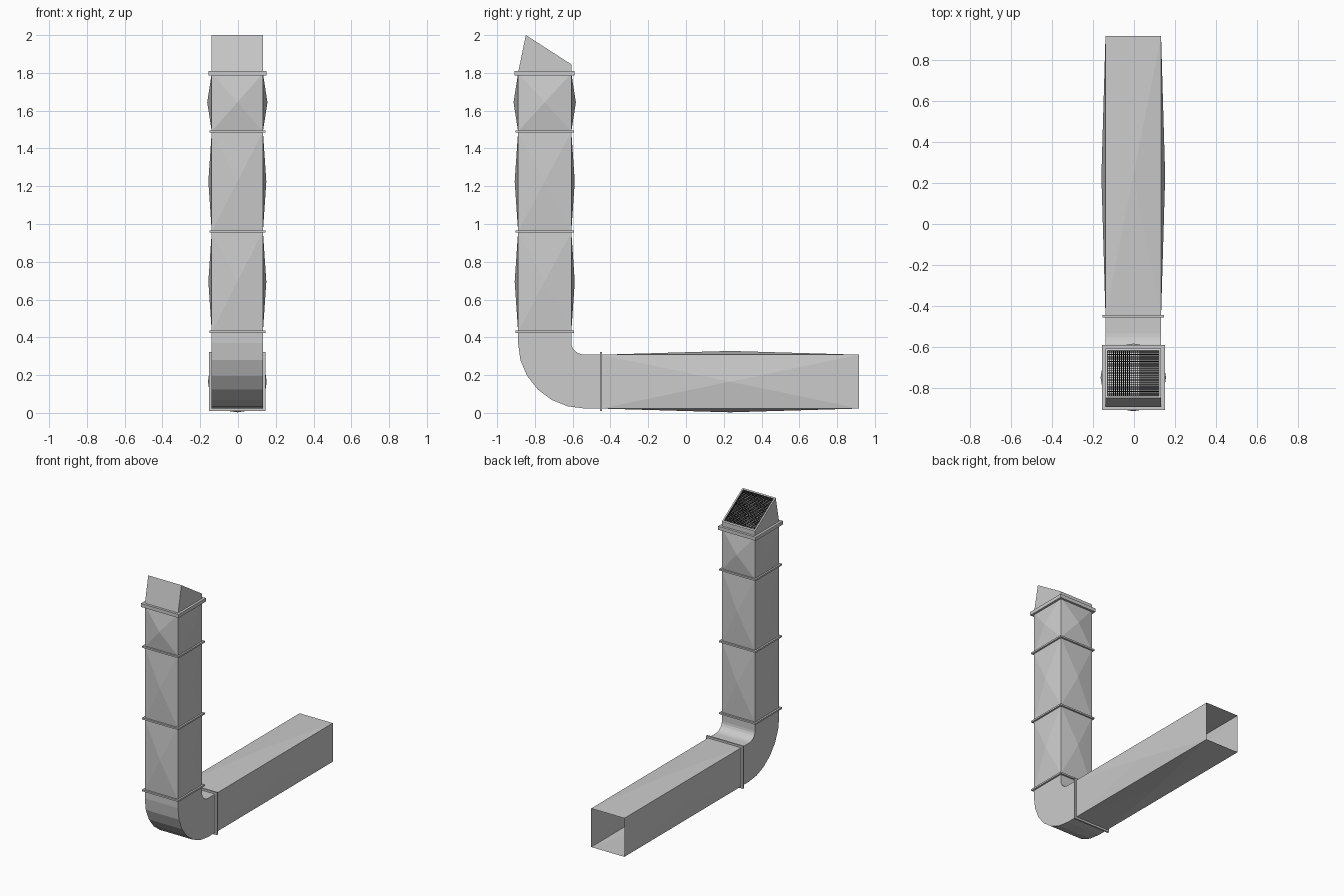
import bpy, bmesh, math
from mathutils import Vector

if "Cube" in bpy.data.objects:
    bpy.data.objects.remove(bpy.data.objects["Cube"])

X0, X1 = -0.139, 0.132      # duct width
Y0, Y1 = -0.889, -0.607     # riser depth
Z0, Z1 = 0.023, 0.308       # horizontal run height


def finish(name, bm):
    bmesh.ops.recalc_face_normals(bm, faces=bm.faces)
    me = bpy.data.meshes.new(name)
    bm.to_mesh(me)
    bm.free()
    ob = bpy.data.objects.new(name, me)
    bpy.context.collection.objects.link(ob)
    return ob


def ring_z(z, g=0.0):
    return [(X0 - g, Y0 - g, z), (X1 + g, Y0 - g, z), (X1 + g, Y1 + g, z), (X0 - g, Y1 + g, z)]


def ring_y(y, g=0.0):
    return [(X0 - g, y, Z0 - g), (X1 + g, y, Z0 - g), (X1 + g, y, Z1 + g), (X0 - g, y, Z1 + g)]


def loft(rings, closed=False):
    bm = bmesh.new()
    vs = [[bm.verts.new(p) for p in r] for r in rings]
    pairs = list(zip(vs, vs[1:])) + ([(vs[-1], vs[0])] if closed else [])
    for a, b in pairs:
        for i in range(4):
            j = (i + 1) % 4
            bm.faces.new((a[i], a[j], b[j], b[i]))
    return bm


def panel_duct(name, a, b, bulge):
    # open square tube with cross-broken (shallow pyramid) sides
    bm = loft([a, b])
    mid = sum((Vector(p) for p in a + b), Vector()) / 8
    centres = bmesh.ops.poke(bm, faces=bm.faces[:])["verts"]
    for v in centres:
        v.co += (v.co - mid).normalized() * bulge
    return finish(name, bm)


def flange(name, ring, c, half, g):
    return finish(name, loft([ring(c - half), ring(c - half, g), ring(c + half, g), ring(c + half)], True))


# riser sections
joints = [0.43, 0.96, 1.49, 1.798]
for n, (a, b, bulge) in enumerate(zip(joints, joints[1:], (0.018, 0.018, 0.024))):
    panel_duct(f"riser_section_{n + 1}", ring_z(a), ring_z(b), bulge)
for n, z in enumerate(joints[:3]):
    flange(f"riser_flange_{n + 1}", ring_z, z, 0.006, 0.013)
flange("cap_flange", ring_z, 1.798, 0.013, 0.018)

# horizontal run, open at the far end
panel_duct("horizontal_duct", ring_y(-0.45), ring_y(0.917), 0.02)
flange("horizontal_flange", ring_y, -0.45, 0.006, 0.014)

# elbow swept around the inner corner
cy, cz = -0.535, 0.37
rings = [ring_z(0.43)]
for k in range(7):
    t = math.radians(15 * k)
    c, s = math.cos(t), math.sin(t)
    yo, zo = cy - (cy - Y0) * c, cz - (cz - Z0) * s
    yi, zi = cy - (cy - Y1) * c, cz - (cz - Z1) * s
    rings.append([(X0, yo, zo), (X1, yo, zo), (X1, yi, zi), (X0, yi, zi)])
rings.append(ring_y(-0.45))
finish("elbow", loft(rings))

# slanted cap with a thin rim around its opening
front, back = Vector((0, -0.848, 2.0)), Vector((0, Y1, 1.845))
slope = (back - front).normalized()
normal = Vector((0, -slope.z, slope.y))


def cap_ring(inset, depth):
    f = front + slope * inset - normal * depth
    b = back - slope * inset - normal * depth
    return [(X0 + inset, f.y, f.z), (X1 - inset, f.y, f.z), (X1 - inset, b.y, b.z), (X0 + inset, b.y, b.z)]


finish("cap_hood", loft([ring_z(1.80), cap_ring(0, 0), cap_ring(0.011, 0), cap_ring(0.011, 0.012)]))

# dark mesh screen inside the cap opening
q = [Vector(p) for p in cap_ring(0.011, 0.006)]
N = 26
bm = bmesh.new()
grid = [[bm.verts.new(q[0].lerp(q[1], i / N).lerp(q[3].lerp(q[2], i / N), j / N))
         for i in range(N + 1)] for j in range(N + 1)]
for j in range(N):
    for i in range(N):
        bm.faces.new((grid[j][i], grid[j][i + 1], grid[j + 1][i + 1], grid[j + 1][i]))
screen = finish("cap_screen", bm)
wire = screen.modifiers.new("wires", 'WIREFRAME')
wire.thickness = 0.004
black = bpy.data.materials.new("black_mesh")
black.diffuse_color = (0.01, 0.01, 0.01, 1)
black.use_nodes = True
black.node_tree.nodes["Principled BSDF"].inputs["Base Color"].default_value = black.diffuse_color
screen.data.materials.append(black)
